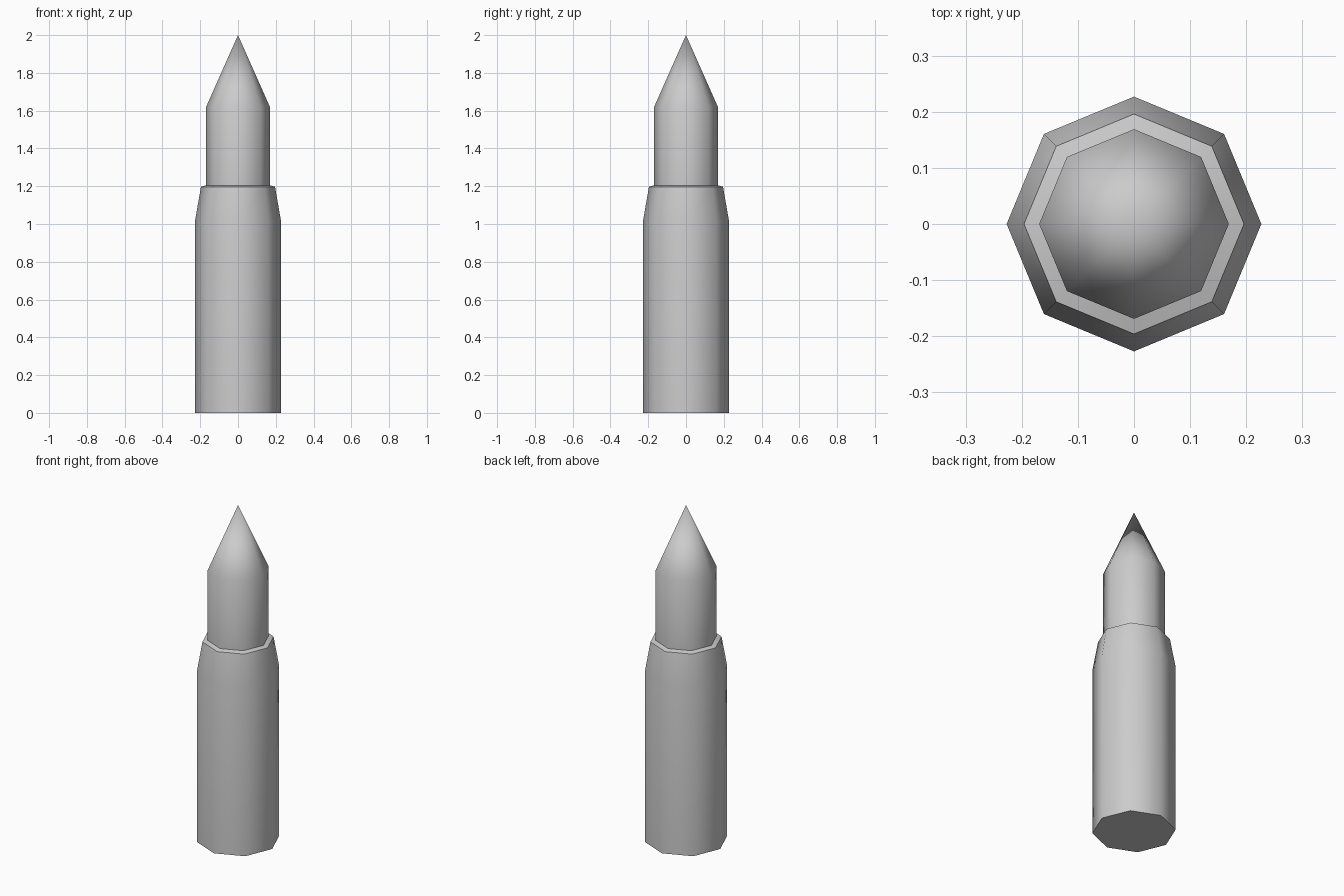
import bpy, bmesh, math

if "Cube" in bpy.data.objects:
    bpy.data.objects.remove(bpy.data.objects["Cube"])

SIDES = 8

def lathe(name, profile):
    """Closed eight-sided solid from (radius, height) pairs; radius 0 ends in a point."""
    bm = bmesh.new()
    rings = []
    for r, z in profile:
        if r == 0:
            rings.append([bm.verts.new((0, 0, z))] * SIDES)
        else:
            rings.append([bm.verts.new((r * math.cos(math.tau * i / SIDES),
                                        r * math.sin(math.tau * i / SIDES), z))
                          for i in range(SIDES)])
    for low, high in zip(rings, rings[1:]):
        for i in range(SIDES):
            j = (i + 1) % SIDES
            corners = list(dict.fromkeys((low[i], low[j], high[j], high[i])))
            bm.faces.new(corners)
    bm.faces.new(rings[0][::-1])
    bmesh.ops.recalc_face_normals(bm, faces=bm.faces)
    mesh = bpy.data.meshes.new(name)
    bm.to_mesh(mesh)
    bm.free()
    obj = bpy.data.objects.new(name, mesh)
    bpy.context.collection.objects.link(obj)
    bpy.ops.object.select_all(action='DESELECT')
    obj.select_set(True)
    bpy.context.view_layer.objects.active = obj
    bpy.ops.object.shade_smooth_by_angle(angle=math.radians(55))
    return obj

# Casing with tapered shoulder, sloped rim, and pointed tip in one skin
lathe("cartridge", [(0.227, 0), (0.227, 1.02), (0.196, 1.197),
                    (0.169, 1.205), (0.169, 1.62), (0, 2.0)])
